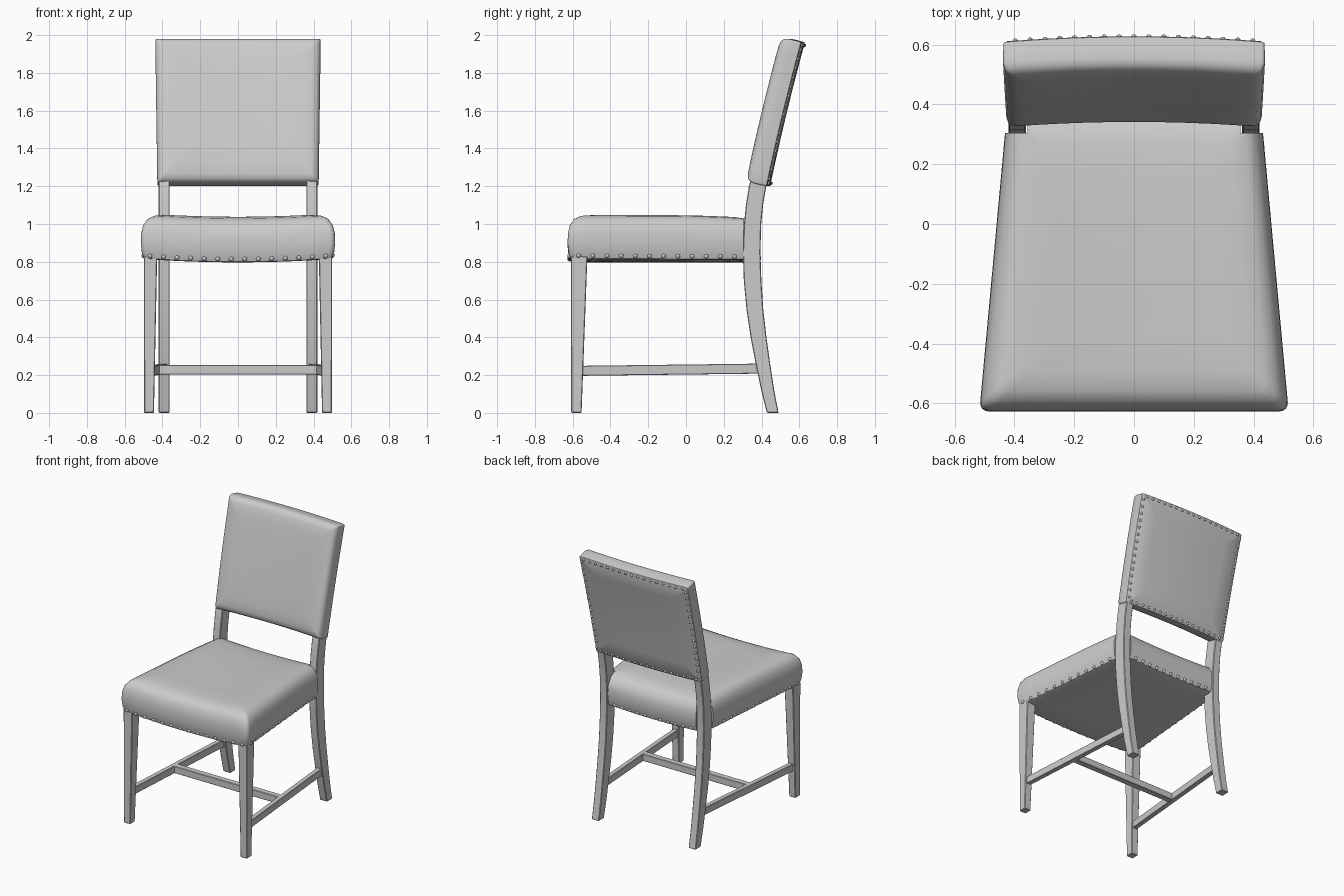
import bpy, bmesh, math
from mathutils import Vector, Matrix

if "Cube" in bpy.data.objects:
    bpy.data.objects.remove(bpy.data.objects["Cube"])

grey = bpy.data.materials.new("plain_grey")
grey.diffuse_color = (0.6, 0.6, 0.6, 1)
grey.use_nodes = True
grey.node_tree.nodes["Principled BSDF"].inputs["Base Color"].default_value = grey.diffuse_color


def finish(name, bm, angle=40):
    bmesh.ops.recalc_face_normals(bm, faces=bm.faces)
    me = bpy.data.meshes.new(name)
    bm.to_mesh(me)
    bm.free()
    me.materials.append(grey)
    ob = bpy.data.objects.new(name, me)
    bpy.context.collection.objects.link(ob)
    bpy.ops.object.select_all(action='DESELECT')
    bpy.context.view_layer.objects.active = ob
    ob.select_set(True)
    bpy.ops.object.shade_smooth_by_angle(angle=math.radians(angle))
    return ob


def rounded_rect(hx, hy, r, n=12, k=4):
    arcs = []
    for i, (sx, sy) in enumerate([(1, 1), (-1, 1), (-1, -1), (1, -1)]):
        arcs.append([Vector((sx * (hx - r) + r * math.cos(a), sy * (hy - r) + r * math.sin(a)))
                     for a in (math.pi / 2 * (i + j / k) for j in range(k + 1))])
    pts = []
    for i, arc in enumerate(arcs):
        nxt = arcs[(i + 1) % 4][0]
        pts += arc + [arc[-1].lerp(nxt, j / n) for j in range(1, n)]
    return pts


def cushion(name, hx, hy, r, layers, warp):
    """Stack of inset rounded rectangles, capped with shrinking rings, then warped."""
    rings = [([p * s for p in rounded_rect(hx - d, hy - d, r)], h)
             for d, h, s in [(*layers[0], 0.35), (*layers[0], 0.7)]
             + [(*l, 1) for l in layers] + [(*layers[-1], 0.7), (*layers[-1], 0.35)]]
    bm = bmesh.new()
    loops = [[bm.verts.new(warp(p.x, p.y, h)) for p in ring] for ring, h in rings]
    m = len(loops[0])
    for a, b in zip(loops, loops[1:]):
        for i in range(m):
            j = (i + 1) % m
            bm.faces.new((a[i], a[j], b[j], b[i]))
    for loop, h in ((loops[0], layers[0][1]), (loops[-1], layers[-1][1])):
        c = bm.verts.new(warp(0, 0, h))
        for i in range(m):
            bm.faces.new((loop[i], loop[(i + 1) % m], c))
    return finish(name, bm)


def bar(name, sections, bevel=0.004):
    """Loft through four-cornered sections, each a list of four points."""
    bm = bmesh.new()
    loops = [[bm.verts.new(p) for p in s] for s in sections]
    for a, b in zip(loops, loops[1:]):
        for i in range(4):
            j = (i + 1) % 4
            bm.faces.new((a[i], a[j], b[j], b[i]))
    bm.faces.new(loops[0])
    bm.faces.new(loops[-1])
    bmesh.ops.recalc_face_normals(bm, faces=bm.faces)
    sharp = [e for e in bm.edges if e.calc_face_angle(0) > 1]
    bmesh.ops.bevel(bm, geom=sharp, offset=bevel, segments=1, affect='EDGES')
    return finish(name, bm, 30)


def level(x0, x1, y0, y1, z):
    return [(x0, y0, z), (x1, y0, z), (x1, y1, z), (x0, y1, z)]


def nails(name, paths, step, radius):
    """Small domes spaced evenly along straight runs; each run has its own mapping."""
    bm = bmesh.new()
    for a, b, warp in paths:
        a, b = Vector(a), Vector(b)
        n = max(1, round((b - a).length / step))
        for i in range(n):
            p = warp(*a.lerp(b, (i + 0.5) / n))
            bmesh.ops.create_icosphere(bm, subdivisions=1, radius=radius,
                                       matrix=Matrix.Translation(p))
    return finish(name, bm, 60)


# Seat cushion: tapers to the rear, dips in the middle
SEAT_Y = -0.116


def seat_warp(x, y, h):
    y += SEAT_Y
    x *= (0.515 - 0.0922 * (y + 0.6)) / 0.515
    z = h - 0.018 * max(0, 1 - (x / 0.5) ** 2)
    if h > 0.95:
        z -= 0.014 * (max(0, y + 0.1) / 0.45) ** 2
    return Vector((x, y, z))


seat = cushion("seat", 0.515, 0.511, 0.03,
               [(0.03, 0.815), (0.015, 0.819), (0.005, 0.85), (0, 0.9), (0.002, 0.95),
                (0.012, 0.995), (0.035, 1.03), (0.07, 1.048), (0.13, 1.056)], seat_warp)

# Rear corners of the seat are notched around the back legs
bm = bmesh.new()
for s in (-1, 1):
    bmesh.ops.create_cube(bm, size=1, matrix=Matrix.Translation((s * 0.506, 0.405, 0.95))
                          @ Matrix.Diagonal((0.3, 0.2, 0.6, 1)))
cutter = finish("notch_cutter", bm)
cutter.hide_render = True
mod = seat.modifiers.new("notch", 'BOOLEAN')
mod.operation = 'DIFFERENCE'
mod.solver = 'EXACT'
mod.object = cutter
bpy.context.view_layer.objects.active = seat
bpy.ops.object.modifier_apply(modifier=mod.name)
bpy.data.objects.remove(cutter)
bpy.ops.object.select_all(action='DESELECT')
seat.select_set(True)
bpy.ops.object.shade_smooth_by_angle(angle=math.radians(40))

# Back rest: leaning pad, bowed backwards in the middle
LEAN = math.atan2(0.185, 0.765)
HALF = 0.394


def back_warp(x, s, d):
    t = (s + HALF) / (2 * HALF)
    x *= 0.975 + 0.025 * t
    y = 0.427 + 0.185 * t - d * math.cos(LEAN) + 0.018 * (1 - (x / 0.44) ** 2)
    y += 0.012 * (1 - (2 * t - 1) ** 2) * -0.5
    return Vector((x, y, 1.198 + 0.765 * t + d * math.sin(LEAN)))


cushion("back_rest", 0.438, HALF, 0.012,
        [(0.008, 0), (0.001, 0.004), (0, 0.04), (0, 0.075), (0.006, 0.095),
         (0.02, 0.109), (0.045, 0.116), (0.1, 0.12)], back_warp)

# Legs and side stretchers, mirrored left and right
REAR = [(0, 0.428, 0.49), (0.12, 0.398, 0.467), (0.25, 0.371, 0.447), (0.4, 0.342, 0.426),
        (0.55, 0.32, 0.409), (0.7, 0.306, 0.399), (0.85, 0.301, 0.394), (1.0, 0.307, 0.398),
        (1.1, 0.317, 0.408), (1.2, 0.333, 0.425), (1.3, 0.36, 0.44)]
for side, s in (("left", -1), ("right", 1)):
    bar("front_leg_" + side, [level(s * 0.445, s * 0.497, -0.608, -0.553, 0),
                              level(s * 0.428, s * 0.499, -0.61, -0.522, 0.83)])
    bar("rear_leg_" + side, [level(s * 0.362, s * 0.42, y0, y1, z) for z, y0, y1 in REAR])
    bar("side_stretcher_" + side,
        [[(s * (x - 0.018), y, z), (s * (x + 0.018), y, z),
          (s * (x + 0.018), y, z + 0.053), (s * (x - 0.018), y, z + 0.053)]
         for x, y, z in ((0.468, -0.57, 0.196), (0.393, 0.395, 0.208))], 0.003)

# Cross stretcher
bar("cross_stretcher", [[(x, -0.14, 0.203), (x, -0.095, 0.203), (x, -0.095, 0.254), (x, -0.14, 0.254)]
                        for x in (-0.43, 0.43)], 0.003)

# Nail trim along the seat hem and around the back of the rest
hem = [((-0.5, -0.5), (0.5, -0.5)), ((-0.502, -0.49), (-0.502, 0.41)),
       ((0.502, -0.49), (0.502, 0.41)), ((-0.41, 0.5), (0.41, 0.5))]
nails("seat_nails", [((*a, 0.833), (*b, 0.833), seat_warp) for a, b in hem], 0.072, 0.014)
u, v = 0.422, HALF - 0.018
frame = [(-u, -v), (u, -v), (u, v), (-u, v)]
nails("back_nails", [((*frame[i], 0), (*frame[(i + 1) % 4], 0), back_warp) for i in range(4)],
      0.05, 0.011)
